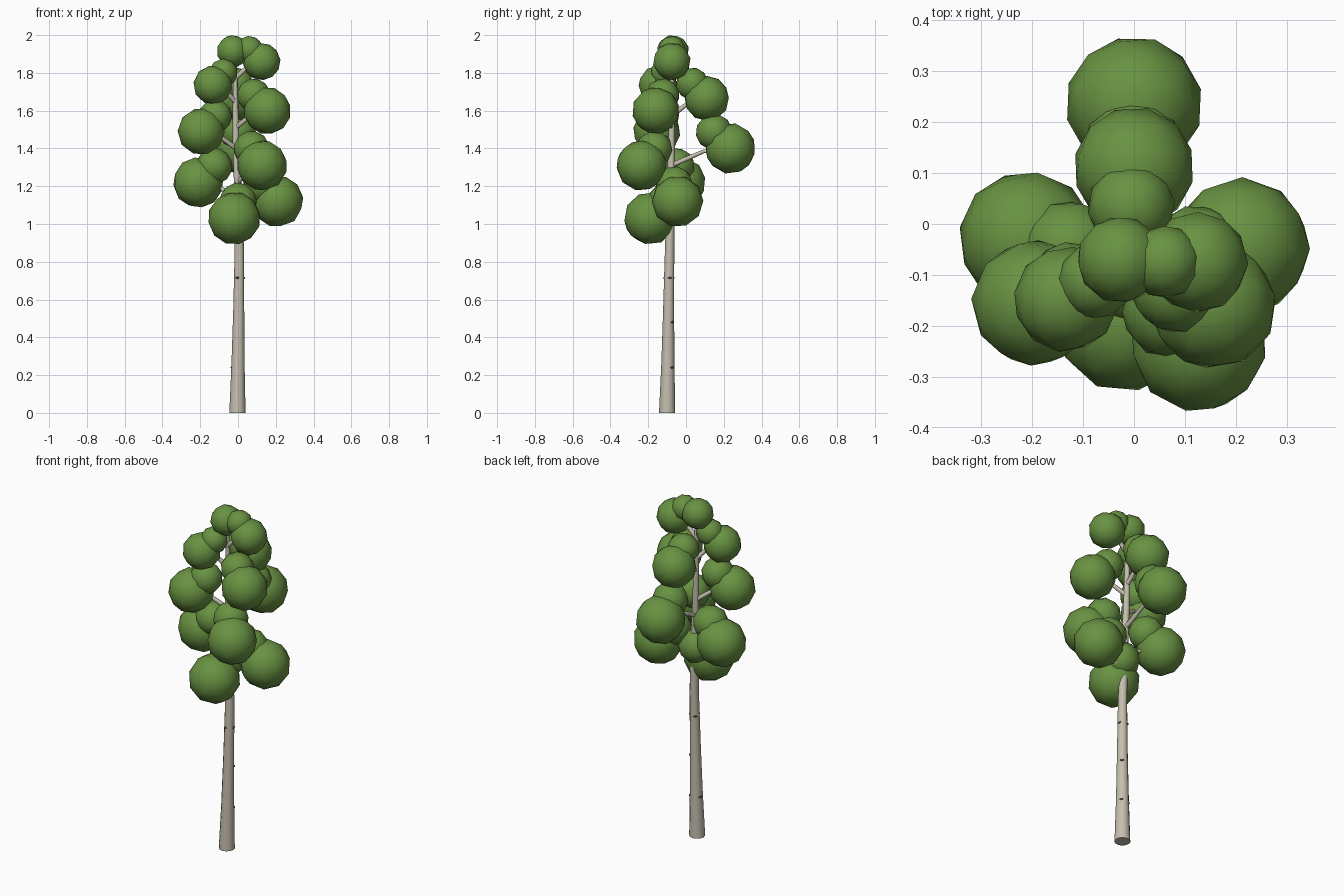
import bpy, bmesh, math, random
from mathutils import Vector, Matrix

if "Cube" in bpy.data.objects:
    bpy.data.objects.remove(bpy.data.objects["Cube"])

random.seed(4)


def material(name, rgb):
    m = bpy.data.materials.new(name)
    m.diffuse_color = (*rgb, 1)
    m.use_nodes = True
    m.node_tree.nodes["Principled BSDF"].inputs["Base Color"].default_value = m.diffuse_color
    return m


LEAF = material("leaf green", (0.14, 0.29, 0.055))
BARK = material("pale bark", (0.56, 0.52, 0.43))
KNOT = material("dark knot", (0.10, 0.09, 0.07))


def finish(bm, name, mat):
    bmesh.ops.recalc_face_normals(bm, faces=bm.faces[:])
    me = bpy.data.meshes.new(name)
    bm.to_mesh(me)
    bm.free()
    me.materials.append(mat)
    ob = bpy.data.objects.new(name, me)
    bpy.context.collection.objects.link(ob)
    bpy.context.view_layer.objects.active = ob
    ob.select_set(True)
    bpy.ops.object.shade_smooth_by_angle(angle=math.radians(50))
    ob.select_set(False)
    return ob


def tube(name, path, sides):
    """Capped tube through (point, radius) pairs."""
    bm = bmesh.new()
    pts = [Vector(p) for p, r in path]
    rings = []
    for i, (p, r) in enumerate(path):
        d = pts[min(i + 1, len(pts) - 1)] - pts[max(i - 1, 0)]
        if i == 0 and sides > 8:
            d = Vector((0, 0, 1))  # flat foot
        q = Vector((0, 0, 1)).rotation_difference(d)
        rings.append([bm.verts.new(pts[i] + q @ Vector((r * math.cos(a), r * math.sin(a), 0)))
                      for a in (math.tau * k / sides for k in range(sides))])
    for a, b in zip(rings, rings[1:]):
        for k in range(sides):
            n = (k + 1) % sides
            bm.faces.new((a[k], a[n], b[n], b[k]))
    bm.faces.new(rings[0])
    bm.faces.new(rings[-1])
    return finish(bm, name, BARK)


# Trunk: gently bent, tapering
TRUNK = [((-0.003, -0.10, 0), 0.043), ((0.0, -0.096, 0.25), 0.035), ((0.004, -0.092, 0.55), 0.029),
         ((0.007, -0.087, 0.85), 0.025), ((0.002, -0.081, 1.15), 0.021), ((-0.01, -0.077, 1.4), 0.018),
         ((-0.014, -0.075, 1.62), 0.015), ((-0.015, -0.073, 1.88), 0.008)]
tube("trunk", TRUNK, 12)


def trunk_at(z):
    for (p, r), (q, s) in zip(TRUNK, TRUNK[1:]):
        if z <= q[2]:
            t = (z - p[2]) / (q[2] - p[2])
            return Vector(p).lerp(Vector(q), t), r + (s - r) * t


# Knots: small flattened bumps on the bark
for z, deg in [(0.24, 40), (0.24, 160), (0.48, 45), (0.715, 10), (0.715, 130), (0.715, 250)]:
    c, r = trunk_at(z)
    a = math.radians(deg)
    bm = bmesh.new()
    bmesh.ops.create_icosphere(bm, subdivisions=1, radius=1,
                               matrix=Matrix.Translation(c + Vector((math.cos(a), math.sin(a), 0)) * r)
                               @ Matrix.Rotation(a, 4, 'Z') @ Matrix.Diagonal((0.006, 0.012, 0.006, 1)))
    finish(bm, "knot", KNOT)


def ball(bm, centre, r):
    rot = Matrix.Rotation(random.uniform(0, 6.28), 4, 'Z') @ Matrix.Rotation(random.uniform(0, 3.1), 4, 'X')
    bmesh.ops.create_icosphere(bm, subdivisions=2, radius=r, matrix=Matrix.Translation(centre) @ rot)


# Leaf clumps: a large ball at the branch tip, a smaller one above and inward
CLUMPS = [(-0.02, -0.19, 1.03, 0.14), (0.21, -0.045, 1.12, 0.137), (-0.21, -0.03, 1.22, 0.135),
          (0.127, -0.235, 1.31, 0.135), (0.0, 0.235, 1.40, 0.135), (-0.195, -0.155, 1.49, 0.125),
          (0.155, -0.16, 1.60, 0.126), (0.0, 0.11, 1.665, 0.12), (-0.133, -0.148, 1.735, 0.104),
          (0.125, -0.075, 1.86, 0.1)]
for x, y, z, r in CLUMPS:
    tip = Vector((x, y, z))
    root, tr = trunk_at(z - 0.09)
    inward = root - tip
    inward.z = 0
    inward.normalize()
    bm = bmesh.new()
    ball(bm, tip, r)
    ball(bm, tip + (inward + Vector((0, 0, 1))) * r * 0.64, r * 0.72)
    finish(bm, "leaf_clump", LEAF)
    mid = root.lerp(tip, 0.55) + Vector((0, 0, 0.025))
    tube("branch", [(root, 0.013), (root.lerp(mid, 0.5), 0.012), (mid, 0.010), (tip, 0.007)], 8)

# Crown ball on the tip of the trunk
bm = bmesh.new()
ball(bm, Vector((-0.027, -0.07, 1.915)), 0.086)
finish(bm, "crown_clump", LEAF)
